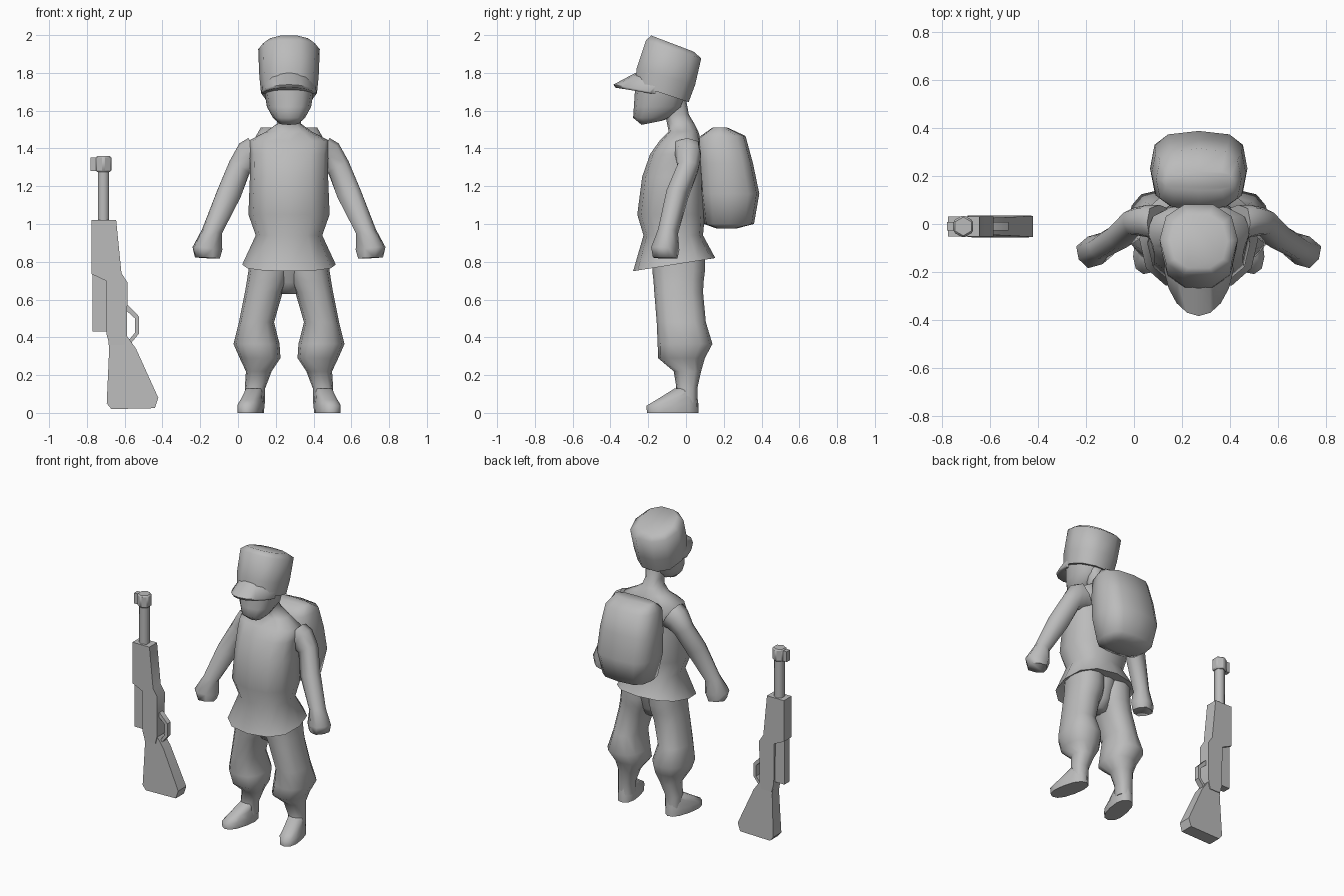
import bpy, bmesh, math
from mathutils import Matrix, Vector

BODY_X = 0.27      # figure's centre line
GUN_Y = -0.01      # rifle's centre plane

grey = bpy.data.materials.new("plain_grey")
grey.diffuse_color = (0.5, 0.5, 0.5, 1)


def finish(name, bm, x=0.0, angle=75, mirror=False, bevel=0.0):
    bmesh.ops.recalc_face_normals(bm, faces=bm.faces)
    me = bpy.data.meshes.new(name)
    bm.to_mesh(me)
    bm.free()
    me.materials.append(grey)
    me.shade_smooth()
    me.set_sharp_from_angle(angle=math.radians(angle))
    ob = bpy.data.objects.new(name, me)
    ob.location.x = x
    bpy.context.collection.objects.link(ob)
    if bevel:
        mod = ob.modifiers.new("soft_edges", 'BEVEL')
        mod.width, mod.segments = bevel, 1
    if mirror:
        ob.modifiers.new("other_side", 'MIRROR')
    return ob


def skin(bm, rings):
    rows = [[bm.verts.new(p) for p in ring] for ring in rings]
    n = len(rows[0])
    for a, b in zip(rows, rows[1:]):
        for i in range(n):
            j = (i + 1) % n
            bm.faces.new((a[i], a[j], b[j], b[i]))
    bm.faces.new(rows[0])
    bm.faces.new(rows[-1])


def loft(name, rings, n=12, p=2.4, **kw):
    """rings: z, x, rx, y_front, y_back, then optional slope_x, slope_y, yaw"""
    out = []
    for r in rings:
        z, x, rx, y0, y1 = r[:5]
        sx, sy, yaw = (list(r[5:]) + [0, 0, 0])[:3]
        cy, ry = (y0 + y1) / 2, (y1 - y0) / 2
        turn = Matrix.Rotation(math.radians(yaw), 3, 'Z')
        ring = []
        for i in range(n):
            a = 2 * math.pi * i / n
            c, s = math.cos(a), math.sin(a)
            u = math.copysign(abs(c) ** (2 / p), c) * rx
            v = math.copysign(abs(s) ** (2 / p), s) * ry
            ring.append(turn @ Vector((u, v, sx * u + sy * v)) + Vector((x, cy, z)))
        out.append(ring)
    bm = bmesh.new()
    skin(bm, out)
    return finish(name, bm, BODY_X, **kw)


def prism(name, pts, half, taper=0.0):
    """side outline in x, z, extruded across y; taper thins it upwards"""
    bm = bmesh.new()
    skin(bm, [[(x, GUN_Y + s * (half - taper * z), z) for x, z in pts] for s in (-1, 1)])
    return finish(name, bm, angle=35)


# Jacket with flared hem, shoulders and neck
loft("jacket_and_neck", [
    (0.82, 0, 0.20, -0.21, 0.10),
    (0.785, 0, 0.248, -0.28, 0.155, 0, 0.16),
    (0.94, 0, 0.176, -0.225, 0.09),
    (1.05, 0, 0.215, -0.258, 0.10),
    (1.25, 0, 0.207, -0.232, 0.10),
    (1.37, 0, 0.208, -0.19, 0.09),
    (1.44, 0, 0.215, -0.14, 0.08),
    (1.49, 0, 0.12, -0.092, 0.065),
    (1.53, 0, 0.065, -0.10, 0.045),
    (1.58, 0, 0.055, -0.11, 0.015),
    (1.66, 0, 0.07, -0.15, 0.0)])

# Sleeve running out of the shoulder, and fist
loft("arm", [
    (1.375, 0.165, 0.05, -0.07, 0.08, 1.6),
    (1.358, 0.216, 0.047, -0.055, 0.08, 1.45),
    (1.30, 0.262, 0.054, -0.045, 0.068, 0.6, 0, -10),
    (1.16, 0.318, 0.062, -0.10, 0.01, 0.4, 0, -20),
    (0.96, 0.408, 0.048, -0.145, -0.045, 0.3, 0, -28),
    (0.87, 0.432, 0.078, -0.175, -0.045, 0.12, 0, -28),
    (0.82, 0.432, 0.062, -0.17, -0.05, 0.06, 0, -28)], n=8, p=3, mirror=True)

# Baggy trousers tucked in at the shin
loft("trouser_leg", [
    (0.82, 0.105, 0.105, -0.18, 0.10),
    (0.75, 0.107, 0.108, -0.178, 0.10),
    (0.70, 0.115, 0.108, -0.172, 0.094),
    (0.64, 0.133, 0.10, -0.168, 0.09),
    (0.48, 0.172, 0.093, -0.155, 0.105),
    (0.365, 0.172, 0.122, -0.15, 0.14),
    (0.29, 0.153, 0.108, -0.148, 0.10),
    (0.22, 0.16, 0.068, -0.065, 0.08),
    (0.13, 0.18, 0.054, -0.05, 0.06),
    (0.05, 0.18, 0.052, -0.05, 0.06)], mirror=True)
loft("crotch", [
    (0.63, 0, 0.05, -0.085, 0.015),
    (0.69, 0, 0.08, -0.125, 0.05),
    (0.82, 0, 0.10, -0.17, 0.09)])

# Splayed shoes
loft("shoe", [
    (0.0, 0.202, 0.062, -0.21, 0.07, 0, 0, 12),
    (0.045, 0.202, 0.064, -0.212, 0.068, 0, 0.05, 12),
    (0.085, 0.195, 0.052, -0.16, 0.06, 0, 0.15, 12),
    (0.13, 0.182, 0.045, -0.06, 0.055, 0, 0, 10)], mirror=True)

# Head with a square jaw
loft("head", [
    (1.536, 0, 0.055, -0.235, -0.125, 0, 0.2),
    (1.562, 0, 0.085, -0.28, -0.085),
    (1.62, 0, 0.117, -0.276, -0.015),
    (1.71, 0, 0.132, -0.27, 0.01)])

# Tall tilted cap
loft("cap", [
    (1.692, 0, 0.148, -0.275, 0.02, 0, -0.33),
    (1.78, 0, 0.157, -0.268, 0.055, 0, -0.28),
    (1.925, 0, 0.163, -0.218, 0.087, 0, -0.33),
    (1.955, 0, 0.12, -0.188, 0.045, 0, -0.38)], n=10)

# Cap visor: a wedge swept around the front
bm = bmesh.new()
sections = []
for k in range(9):
    a = math.radians(-76 + 19 * k)
    s, c = math.sin(a), math.cos(a)
    sections.append([
        (0.145 * s, -0.13 - 0.138 * c, 1.705 + 0.095 * c),
        (0.15 * s, -0.13 - 0.254 * c, 1.69 + 0.048 * c),
        (0.147 * s, -0.13 - 0.244 * c, 1.682 + 0.04 * c),
        (0.135 * s, -0.13 - 0.13 * c, 1.68 + 0.03 * c)])
skin(bm, sections)
finish("cap_visor", bm, BODY_X)

# Backpack with a ridged top
loft("backpack", [
    (0.977, 0, 0.12, 0.16, 0.27),
    (1.0, 0, 0.17, 0.095, 0.36),
    (1.16, 0, 0.203, 0.075, 0.388),
    (1.32, 0, 0.197, 0.065, 0.355),
    (1.46, 0, 0.178, 0.06, 0.315, 0, 0.05),
    (1.51, 0, 0.15, 0.14, 0.22)], p=3)

# Rifle: receiver, stock, magazine, trigger guard
prism("rifle_body", [
    (-0.775, 1.02), (-0.645, 1.02), (-0.617, 0.74), (-0.585, 0.69),
    (-0.588, 0.41), (-0.60, 0.36), (-0.68, 0.36), (-0.697, 0.42),
    (-0.70, 0.70), (-0.775, 0.735)], 0.042)
prism("rifle_stock", [
    (-0.69, 0.41), (-0.59, 0.41), (-0.54, 0.34), (-0.422, 0.08),
    (-0.44, 0.025), (-0.67, 0.02), (-0.695, 0.05), (-0.682, 0.34)], 0.046, 0.025)
prism("magazine", [
    (-0.77, 0.75), (-0.69, 0.75), (-0.69, 0.43), (-0.77, 0.43)], 0.028)
prism("trigger_guard", [
    (-0.595, 0.575), (-0.58, 0.568), (-0.524, 0.51), (-0.524, 0.42),
    (-0.57, 0.365), (-0.595, 0.365), (-0.595, 0.385), (-0.578, 0.385),
    (-0.545, 0.425), (-0.545, 0.50), (-0.595, 0.545)], 0.018)
prism("front_sight", [
    (-0.78, 1.28), (-0.78, 1.352), (-0.74, 1.352), (-0.74, 1.28)], 0.018)

# Six-sided barrel and muzzle
for name, r, z0, z1 in (("barrel", 0.034, 1.0, 1.30), ("muzzle", 0.048, 1.275, 1.36)):
    bm = bmesh.new()
    bmesh.ops.create_cone(
        bm, cap_ends=True, segments=6, radius1=r, radius2=r, depth=z1 - z0,
        matrix=Matrix.Translation((-0.712, GUN_Y, (z0 + z1) / 2)))
    finish(name, bm, angle=65 if name == "barrel" else 30,
           bevel=0.008 if name == "muzzle" else 0)
